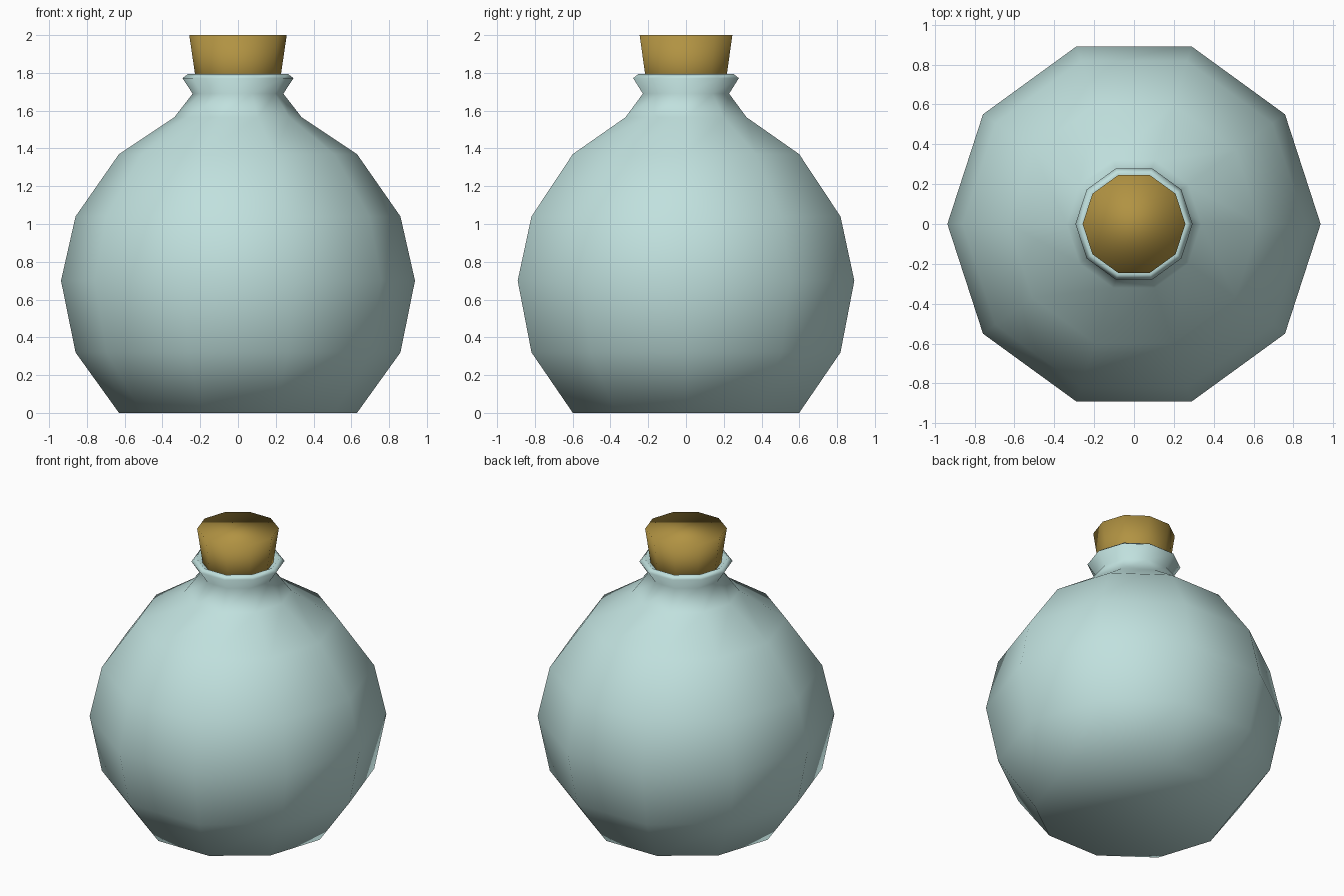
import bpy, bmesh, math

if "Cube" in bpy.data.objects:
    bpy.data.objects.remove(bpy.data.objects["Cube"])

SIDES = 10


def material(name, rgb):
    m = bpy.data.materials.new(name)
    m.diffuse_color = (*rgb, 1)
    m.use_nodes = True
    m.node_tree.nodes["Principled BSDF"].inputs["Base Color"].default_value = m.diffuse_color
    return m


def lathe(name, profile, mat):
    """Closed, smooth shaded ten-sided turning from (radius, z) points."""
    bm = bmesh.new()
    rings = []
    for r, z in profile:
        rings.append([bm.verts.new((r * math.cos(2 * math.pi * i / SIDES),
                                    r * math.sin(2 * math.pi * i / SIDES), z))
                      for i in range(SIDES)])
    for a, b in zip(rings, rings[1:]):
        for i in range(SIDES):
            j = (i + 1) % SIDES
            bm.faces.new((a[i], a[j], b[j], b[i]))
    bm.faces.new(rings[0][::-1])
    bm.faces.new(rings[-1])
    bmesh.ops.recalc_face_normals(bm, faces=bm.faces)
    for f in bm.faces:
        f.smooth = True
    me = bpy.data.meshes.new(name)
    bm.to_mesh(me)
    bm.free()
    me.materials.append(mat)
    ob = bpy.data.objects.new(name, me)
    bpy.context.collection.objects.link(ob)
    return ob


glass = material("pale_glass", (0.53, 0.75, 0.73))
cork = material("cork_brown", (0.44, 0.29, 0.055))

# Round flask with neck and flared lip, closed just inside the mouth
lathe("flask", [(0.63, 0), (0.86, 0.32), (0.937, 0.70), (0.86, 1.04),
                (0.63, 1.37), (0.337, 1.565), (0.24, 1.69), (0.294, 1.772),
                (0.264, 1.795), (0.22, 1.76)], glass)

# Tapered stopper
lathe("stopper", [(0.208, 1.66), (0.258, 2.0)], cork)
